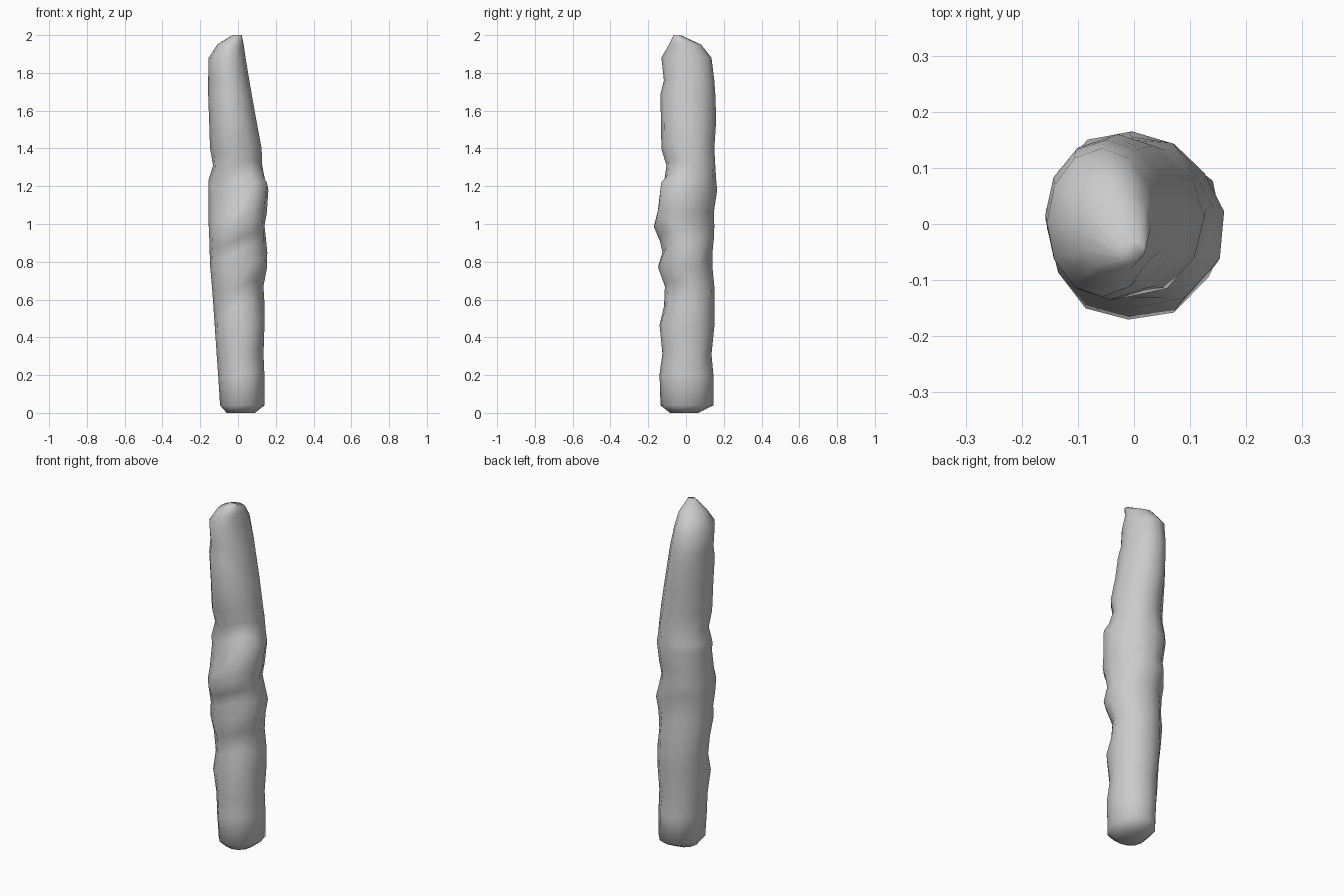
import bpy, bmesh, math, random

random.seed(4)
SIDES = 12

# Cross-sections: height, x min, x max, y min, y max, front-right bulge
SECTIONS = [
    (0.00, -0.06, 0.09, -0.085, 0.065, 0),
    (0.04, -0.095, 0.14, -0.135, 0.145, 0),
    (0.20, -0.105, 0.14, -0.14, 0.145, 0),
    (0.31, -0.113, 0.135, -0.125, 0.135, 0),
    (0.46, -0.123, 0.14, -0.14, 0.15, 0),
    (0.56, -0.13, 0.145, -0.12, 0.15, -0.01),
    (0.67, -0.138, 0.14, -0.117, 0.15, -0.015),
    (0.77, -0.147, 0.15, -0.145, 0.14, 0.01),
    (0.85, -0.15, 0.155, -0.125, 0.14, 0),
    (0.92, -0.152, 0.148, -0.14, 0.147, 0.0),
    (0.99, -0.155, 0.135, -0.165, 0.15, 0.015),
    (1.06, -0.155, 0.142, -0.14, 0.147, 0.03),
    (1.18, -0.157, 0.15, -0.12, 0.165, 0.03),
    (1.23, -0.157, 0.14, -0.112, 0.16, 0.01),
    (1.31, -0.132, 0.13, -0.105, 0.155, -0.005),
    (1.40, -0.148, 0.125, -0.13, 0.15, 0),
    (1.55, -0.153, 0.097, -0.133, 0.16, 0),
    (1.69, -0.158, 0.072, -0.135, 0.155, 0),
    (1.76, -0.158, 0.06, -0.117, 0.15, 0),
    (1.88, -0.155, 0.04, -0.13, 0.135, 0),
    (1.95, -0.11, 0.03, -0.09, 0.08, 0),
    (2.00, -0.03, 0.02, -0.065, -0.03, 0),
]

# Knobbly log: loft the sections, with sloping ridges across the front
bm = bmesh.new()
rings = []
for z, x0, x1, y0, y1, bulge in SECTIONS:
    fade = max(0.0, min(1.0, (z - 0.1) / 0.3, (1.7 - z) / 0.4))
    ring = []
    for i in range(SIDES):
        a = 2 * math.pi * i / SIDES
        c, s = math.cos(a), math.sin(a)
        b = bulge * max(0.0, math.cos(a + math.pi / 4)) ** 3
        if i % 3:
            b += fade * random.uniform(-0.006, 0.008)
        x = (x0 + x1) / 2 + (x1 - x0) / 2 * c + b * c
        y = (y0 + y1) / 2 + (y1 - y0) / 2 * s + b * s
        slope = 0.5 * fade * x * max(0.0, -s)
        ring.append(bm.verts.new((x, y, z + slope)))
    rings.append(ring)

for low, high in zip(rings, rings[1:]):
    for i in range(SIDES):
        j = (i + 1) % SIDES
        bm.faces.new((low[i], low[j], high[j], high[i]))
bm.faces.new(list(reversed(rings[0])))
bm.faces.new(rings[-1])
bmesh.ops.recalc_face_normals(bm, faces=bm.faces[:])
for f in bm.faces:
    f.smooth = True

mesh = bpy.data.meshes.new("log")
bm.to_mesh(mesh)
bm.free()
bpy.context.collection.objects.link(bpy.data.objects.new("log", mesh))
